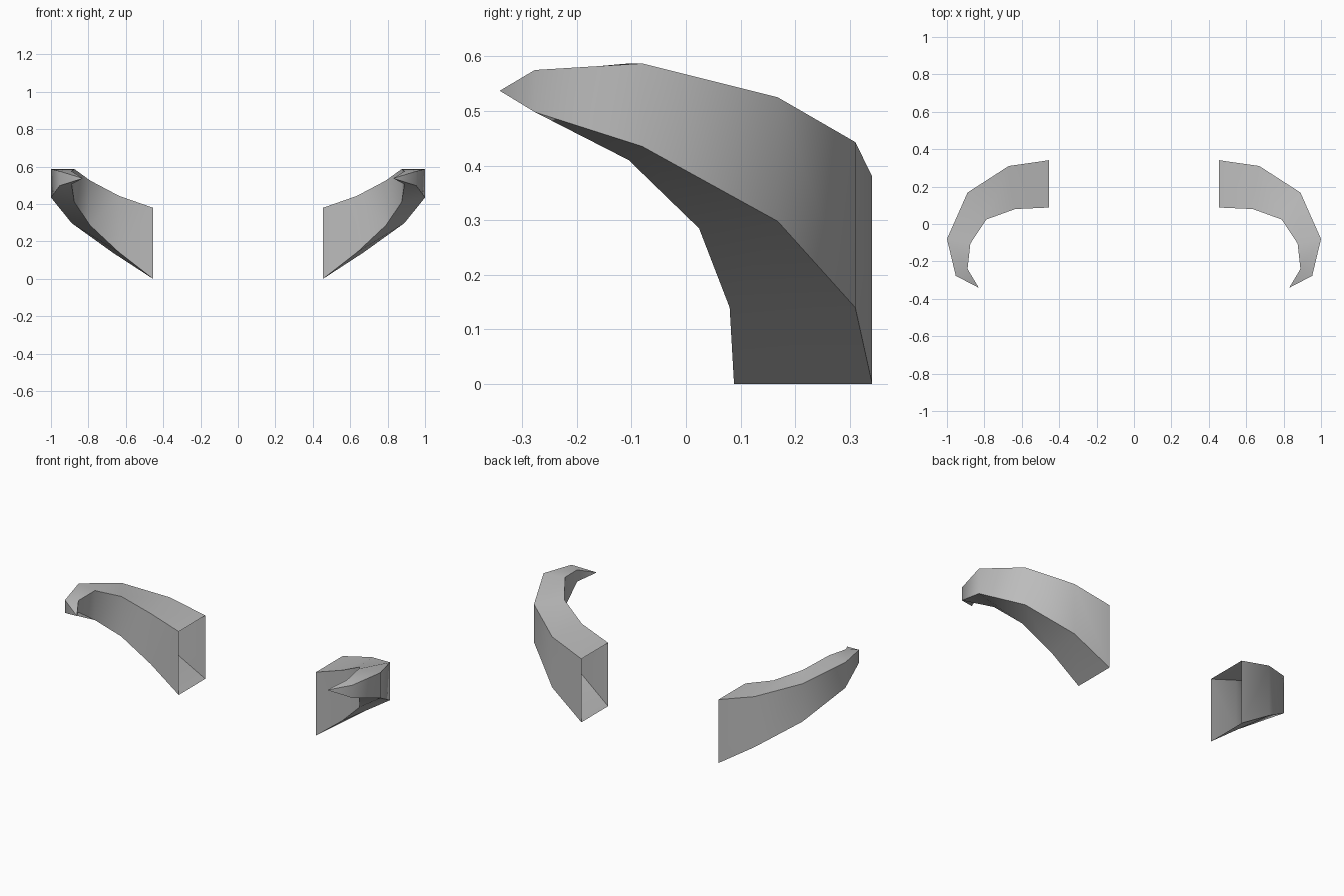
import bpy
import bmesh
import math

cube = bpy.data.objects.get("Cube")
if cube:
    bpy.data.objects.remove(cube)

# One plain grey for both horns
grey = bpy.data.materials.new("horn_grey")
grey.use_nodes = True
colour = (0.5, 0.5, 0.5, 1)
grey.diffuse_color = colour
grey.node_tree.nodes["Principled BSDF"].inputs["Base Color"].default_value = colour

# Each station: outer x, outer y, inner x, inner y, top z, bottom z outer, bottom z inner
STATIONS = [
    (0.455, 0.341, 0.455, 0.088, 0.38, 0.0, 0.0),
    (0.67, 0.31, 0.635, 0.08, 0.443, 0.14, 0.14),
    (0.89, 0.168, 0.79, 0.024, 0.525, 0.298, 0.285),
    (1.0, -0.08, 0.875, -0.105, 0.587, 0.435, 0.41),
    (0.953, -0.277, 0.89, -0.24, 0.575, 0.498, 0.505),
]
TIP = (0.83, -0.341, 0.537)


def make_horn(name, side):
    """Loft a four-sided tube, open at the base, that closes on a point."""
    bm = bmesh.new()
    rings = []
    for ox, oy, ix, iy, top, low_out, low_in in STATIONS:
        corners = [(ox, oy, top), (ix, iy, top), (ix, iy, low_in), (ox, oy, low_out)]
        rings.append([bm.verts.new((side * x, y, z)) for x, y, z in corners])
    for a, b in zip(rings, rings[1:]):
        for i in range(4):
            j = (i + 1) % 4
            bm.faces.new((a[i], a[j], b[j], b[i]))
    # Pointed end
    tip = bm.verts.new((side * TIP[0], TIP[1], TIP[2]))
    last = rings[-1]
    for i in range(4):
        bm.faces.new((last[i], last[(i + 1) % 4], tip))
    bmesh.ops.recalc_face_normals(bm, faces=bm.faces)
    # The first top face must look up
    bm.faces.ensure_lookup_table()
    bm.normal_update()
    if bm.faces[0].normal.z < 0:
        bmesh.ops.reverse_faces(bm, faces=bm.faces)

    mesh = bpy.data.meshes.new(name)
    bm.to_mesh(mesh)
    bm.free()
    mesh.materials.append(grey)
    horn = bpy.data.objects.new(name, mesh)
    bpy.context.collection.objects.link(horn)
    bpy.ops.object.select_all(action="DESELECT")
    horn.select_set(True)
    bpy.context.view_layer.objects.active = horn
    bpy.ops.object.shade_smooth_by_angle(angle=math.radians(50))


make_horn("left_horn", 1)
make_horn("right_horn", -1)
